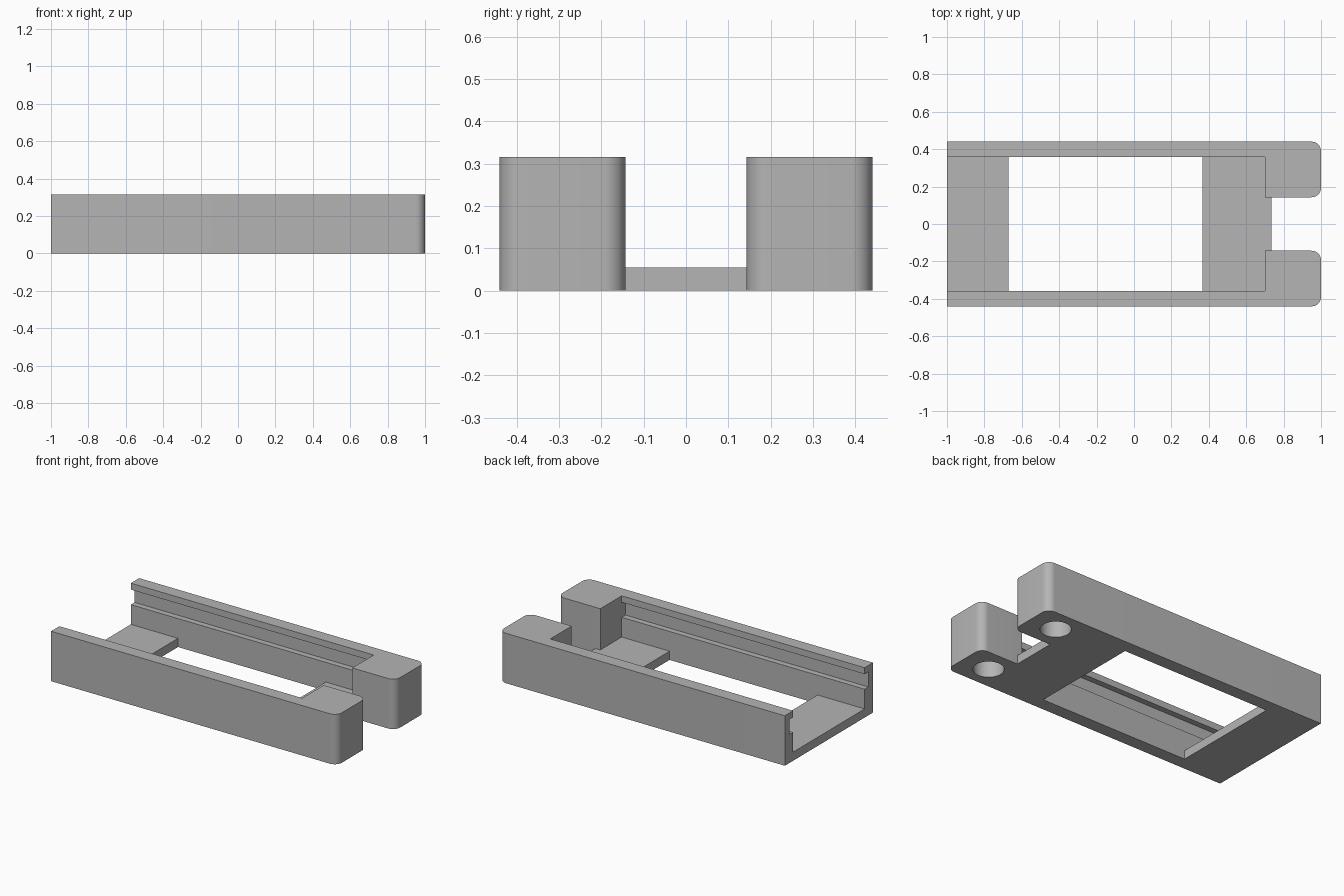
import bpy, bmesh, math
from mathutils import Matrix

cube = bpy.data.objects.get("Cube")
if cube:
    bpy.data.objects.remove(cube, do_unlink=True)

# Main sizes
HEIGHT, FLOOR = 0.316, 0.055
OUTER, INNER, GAP = 0.44, 0.357, 0.143
BLOCK_X, NOTCH_X, ROUND = 0.70, 0.735, 0.05

grey = bpy.data.materials.new("mid_grey")
grey.use_nodes = True
colour = (0.46, 0.46, 0.46, 1)
grey.diffuse_color = colour
grey.node_tree.nodes["Principled BSDF"].inputs["Base Color"].default_value = colour


def make_object(name, bm):
    bmesh.ops.recalc_face_normals(bm, faces=bm.faces)
    mesh = bpy.data.meshes.new(name)
    bm.to_mesh(mesh)
    bm.free()
    mesh.materials.append(grey)
    obj = bpy.data.objects.new(name, mesh)
    bpy.context.collection.objects.link(obj)
    return obj


def box(name, x0, x1, y0, y1, z0, z1):
    bm = bmesh.new()
    bmesh.ops.create_cube(bm, size=1)
    for v in bm.verts:
        v.co = (x1 if v.co.x > 0 else x0, y1 if v.co.y > 0 else y0, z1 if v.co.z > 0 else z0)
    return make_object(name, bm)


def corner(y, start):
    """Quarter-round arc points at the end of a block."""
    side = math.sin(start + math.pi / 4)
    cy = y - math.copysign(ROUND, side)
    return [(1 - ROUND + ROUND * math.cos(start + math.pi / 2 * i / 10),
             cy + ROUND * math.sin(start + math.pi / 2 * i / 10)) for i in range(11)]


# Body: plan outline with a notch between two rounded blocks
quarter = math.pi / 2
outline = [(-1, -OUTER)] + corner(-OUTER, -quarter) + corner(-GAP, 0)
outline += [(NOTCH_X, -GAP), (NOTCH_X, GAP)]
outline += corner(GAP, -quarter) + corner(OUTER, 0) + [(-1, OUTER)]
bm = bmesh.new()
face = bm.faces.new([bm.verts.new((x, y, 0)) for x, y in outline])
top = bmesh.ops.extrude_face_region(bm, geom=[face])["geom"]
bmesh.ops.translate(bm, vec=(0, 0, HEIGHT), verts=[g for g in top if isinstance(g, bmesh.types.BMVert)])
body = make_object("slide_tray", bm)

# Tray pocket, opening between the blocks, floor window
cutters = [
    box("pocket_cutter", -1.2, BLOCK_X, -INNER, INNER, FLOOR, 0.5),
    box("opening_cutter", 0.6, 1.2, -GAP, GAP, FLOOR, 0.5),
    box("window_cutter", -0.67, 0.365, -INNER, INNER, -0.1, 0.2),
]
# Rail grooves and blind holes under the blocks
for s in (-1, 1):
    ya, yb = sorted((s * 0.3, s * 0.394))
    cutters.append(box("groove_cutter", -1.2, BLOCK_X, ya, yb, 0.18, 0.275))
    bm = bmesh.new()
    bmesh.ops.create_cone(bm, cap_ends=True, segments=48, radius1=0.088, radius2=0.088,
                          depth=0.5, matrix=Matrix.Translation((0.82, s * 0.293, -0.01)))
    cutters.append(make_object("hole_cutter", bm))

for c in cutters:
    c.hide_render = True
    mod = body.modifiers.new(c.name, "BOOLEAN")
    mod.operation = "DIFFERENCE"
    mod.solver = "EXACT"
    mod.object = c

# Bake the cuts, then drop the cutters
graph = bpy.context.evaluated_depsgraph_get()
result = bpy.data.meshes.new_from_object(body.evaluated_get(graph))
body.modifiers.clear()
body.data = result
for c in cutters:
    bpy.data.objects.remove(c, do_unlink=True)

bpy.ops.object.select_all(action="DESELECT")
body.select_set(True)
bpy.context.view_layer.objects.active = body
bpy.ops.object.shade_smooth_by_angle(angle=math.radians(30))
